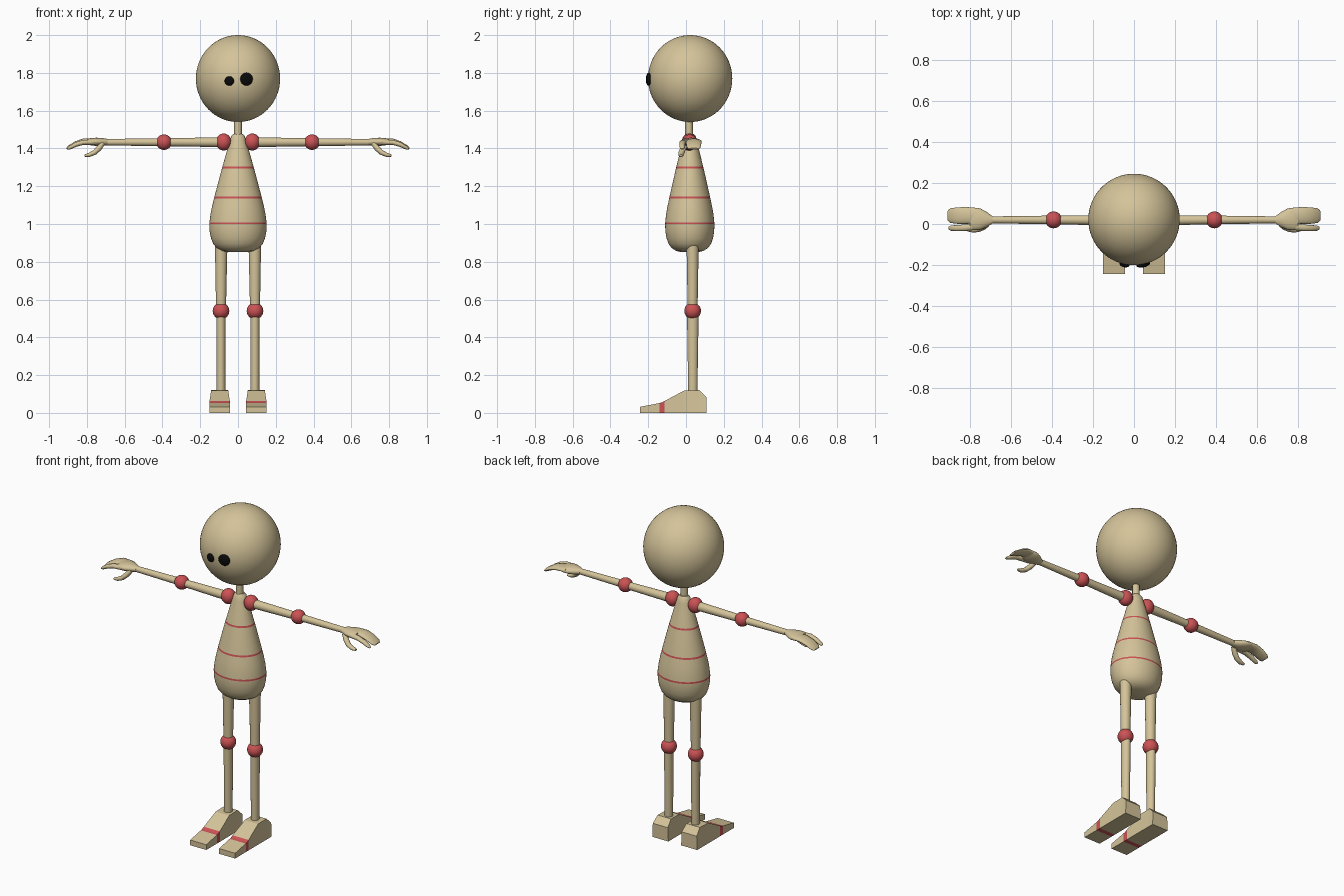
import bpy, bmesh, math
from mathutils import Vector


def material(name, rgb):
    m = bpy.data.materials.new(name)
    m.diffuse_color = (*rgb, 1)
    return m


WOOD = material("pale wood", (0.66, 0.55, 0.32))
RED = material("soft red", (0.60, 0.085, 0.09))
BLACK = material("black", (0.003, 0.003, 0.003))


def finish(bm, name, mats, smooth=True, mirror=False):
    bmesh.ops.recalc_face_normals(bm, faces=bm.faces)
    me = bpy.data.meshes.new(name)
    bm.to_mesh(me)
    bm.free()
    ob = bpy.data.objects.new(name, me)
    bpy.context.collection.objects.link(ob)
    for m in mats:
        me.materials.append(m)
    if mirror:
        ob.modifiers.new("Mirror", 'MIRROR').use_mirror_merge = False
    if smooth:
        bpy.ops.object.select_all(action='DESELECT')
        ob.select_set(True)
        bpy.context.view_layer.objects.active = ob
        bpy.ops.object.shade_smooth_by_angle(angle=math.radians(40))
    return ob


def skin(bm, rings):
    # join rings of vertices into a closed tube
    rows = [[bm.verts.new(p) for p in ring] for ring in rings]
    n = len(rows[0])
    for r0, r1 in zip(rows, rows[1:]):
        for i in range(n):
            j = (i + 1) % n
            bm.faces.new((r0[i], r0[j], r1[j], r1[i]))
    bm.faces.new(rows[0])
    bm.faces.new(rows[-1])


def loft(name, sections, side, mirror=False, sides=24, mats=(WOOD,), rule=None):
    # sections: (centre, radius along side, radius across side)
    side = Vector(side)
    pts = [Vector(s[0]) for s in sections]
    rings = []
    for k, (_, a, b) in enumerate(sections):
        t = pts[min(k + 1, len(pts) - 1)] - pts[max(k - 1, 0)]
        up = t.cross(side).normalized()
        rings.append([pts[k] + side * a * math.cos(u) + up * b * math.sin(u)
                      for u in (2 * math.pi * i / sides for i in range(sides))])
    bm = bmesh.new()
    skin(bm, rings)
    if rule:
        for f in bm.faces:
            f.material_index = rule(f.calc_center_median())
    return finish(bm, name, mats, True, mirror)


def ball(name, centre, radii, mat, mirror=False, seg=32):
    bm = bmesh.new()
    bmesh.ops.create_uvsphere(bm, u_segments=seg, v_segments=seg // 2, radius=1)
    for v in bm.verts:
        v.co = Vector(c + r * p for c, r, p in zip(centre, radii, v.co))
    return finish(bm, name, [mat], True, mirror)


# head, eyes and neck
ball("head", (0, 0.022, 1.77), (0.223, 0.223, 0.23), WOOD, seg=64)
for name, x, z, r in (("right_eye", -0.046, 1.757, 0.025), ("left_eye", 0.045, 1.767, 0.034)):
    eye = ball(name, (0, 0, 0), (r, 0.015, r), BLACK)
    eye.location = (x, 0.022 - math.sqrt(0.223 ** 2 - x * x), z)
    eye.rotation_euler = (0, 0, math.asin(x / 0.223))
loft("neck", [((0, 0.016, 1.44), 0.02, 0.02), ((0, 0.016, 1.57), 0.02, 0.02)], (1, 0, 0))

# pear-shaped torso with thin painted rings
STRIPES = (1.30, 1.14, 1.004)
profile = [(0.851, 0.055), (0.858, 0.085), (0.873, 0.112), (0.895, 0.131), (0.925, 0.143),
           (0.96, 0.15), (0.999, 0.152), (1.009, 0.151), (1.05, 0.146), (1.09, 0.138),
           (1.135, 0.127), (1.145, 0.1245), (1.22, 0.105), (1.295, 0.085), (1.305, 0.082),
           (1.38, 0.061), (1.44, 0.043), (1.465, 0.036), (1.476, 0.026)]
loft("torso", [((0, 0.02, z), r, r * 0.86) for z, r in profile], (1, 0, 0), sides=48,
     mats=(WOOD, RED),
     rule=lambda c: int(any(abs(c.z - s) < 0.004 for s in STRIPES)))

# arms
ball("shoulders", (0.076, 0.018, 1.434), (0.041, 0.041, 0.045), RED, True)
ball("elbows", (0.392, 0.02, 1.433), (0.041, 0.041, 0.041), RED, True)
loft("upper_arms", [((0.08, 0.018, 1.433), 0.026, 0.026), ((0.39, 0.02, 1.433), 0.021, 0.021)],
     (0, 1, 0), True)
loft("forearms", [((0.39, 0.02, 1.433), 0.021, 0.021), ((0.70, 0.02, 1.433), 0.017, 0.017)],
     (0, 1, 0), True)

# hands: palm running into broad fingers, plus index finger and thumb
loft("palms", [((0.69, 0.02, 1.433), 0.018, 0.017), ((0.72, 0.022, 1.434), 0.038, 0.021),
               ((0.75, 0.024, 1.435), 0.052, 0.022), ((0.78, 0.025, 1.436), 0.055, 0.019),
               ((0.80, 0.027, 1.437), 0.048, 0.013)], (0, 1, 0), True)
loft("broad_fingers", [((0.76, 0.04, 1.438), 0.038, 0.016), ((0.82, 0.042, 1.437), 0.041, 0.015),
                       ((0.86, 0.041, 1.424), 0.040, 0.013), ((0.895, 0.041, 1.405), 0.036, 0.010),
                       ((0.907, 0.041, 1.398), 0.026, 0.005)], (0, 1, 0), True)
loft("index_fingers", [((0.75, -0.008, 1.433), 0.018, 0.015), ((0.82, -0.018, 1.432), 0.016, 0.013),
                       ((0.86, -0.02, 1.42), 0.015, 0.012), ((0.892, -0.02, 1.403), 0.013, 0.009),
                       ((0.903, -0.02, 1.397), 0.007, 0.004)], (0, 1, 0), True, 16)
loft("thumbs", [((0.715, 0.0, 1.43), 0.016, 0.013), ((0.735, -0.014, 1.402), 0.017, 0.015),
                ((0.76, -0.024, 1.378), 0.016, 0.013), ((0.79, -0.027, 1.365), 0.014, 0.011),
                ((0.812, -0.027, 1.362), 0.009, 0.006)], (0, 1, 0), True, 16)

# legs
loft("thighs", [((0.089, 0.035, 0.885), 0.033, 0.032), ((0.09, 0.035, 0.54), 0.026, 0.026)],
     (1, 0, 0), True)
ball("knees", (0.09, 0.035, 0.54), (0.044, 0.044, 0.044), RED, True)
loft("shins", [((0.09, 0.036, 0.54), 0.024, 0.031), ((0.09, 0.036, 0.10), 0.023, 0.024)],
     (1, 0, 0), True)

# wedge feet with a painted band around the toes
foot = [(-0.243, 0.032), (-0.141, 0.052), (-0.128, 0.055), (-0.113, 0.063),
        (-0.01, 0.118), (0.07, 0.12), (0.108, 0.083)]
bm = bmesh.new()
rings = []
for y, z in foot:
    w = 0.054 if z < 0.06 else 0.054 - 0.15 * (z - 0.06)
    rings.append([(0.097 - 0.054, y, 0), (0.097 + 0.054, y, 0), (0.097 + w, y, z), (0.097 - w, y, z)])
skin(bm, rings)
for f in bm.faces:
    f.material_index = int(-0.14 < f.calc_center_median().y < -0.114)
finish(bm, "feet", [WOOD, RED], False, True)
